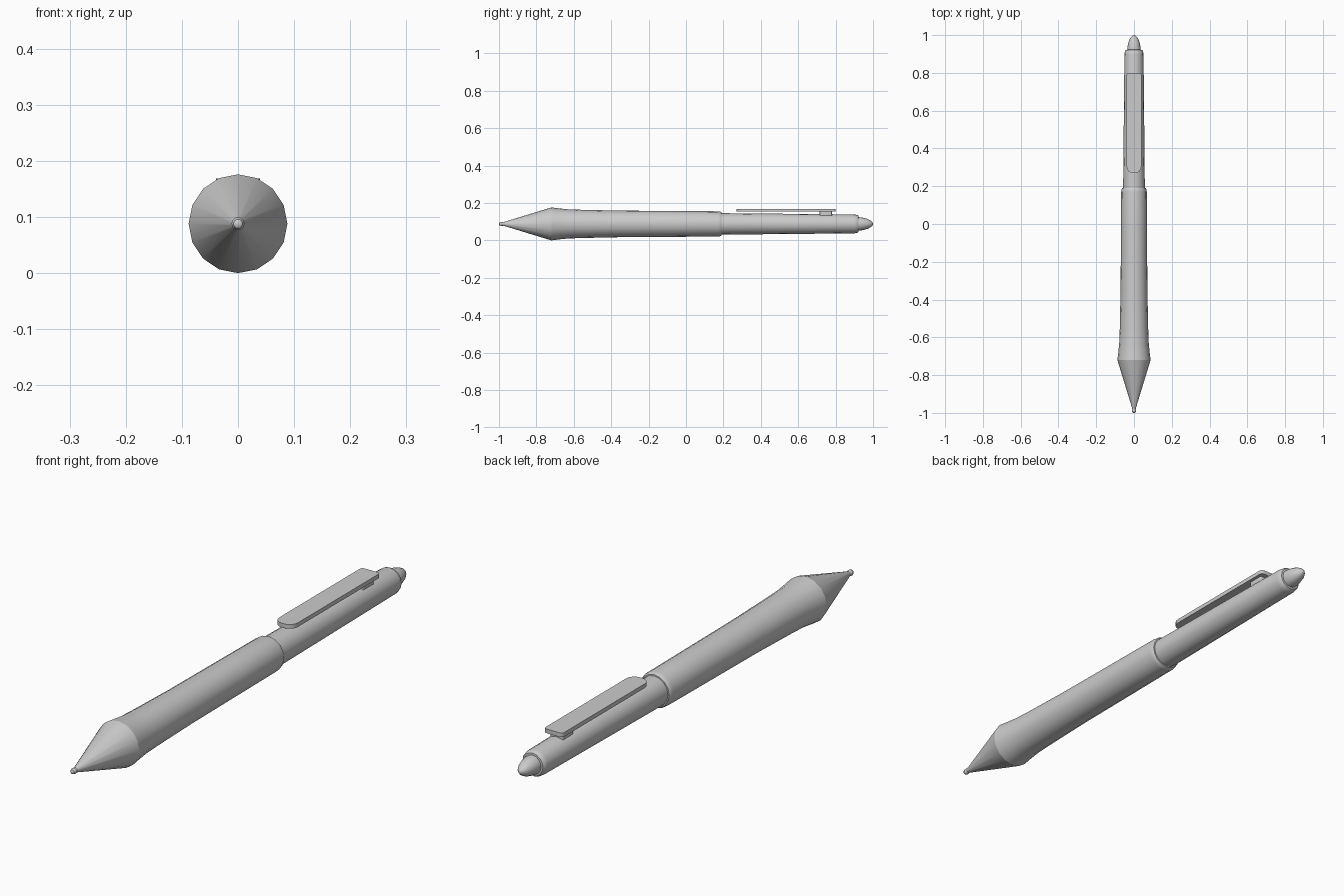
import bpy, bmesh, math

if "Cube" in bpy.data.objects:
    bpy.data.objects.remove(bpy.data.objects["Cube"])

AXIS_Z = 0.088
SIDES = 16


def finish(name, bm):
    bmesh.ops.recalc_face_normals(bm, faces=bm.faces)
    me = bpy.data.meshes.new(name)
    bm.to_mesh(me)
    bm.free()
    ob = bpy.data.objects.new(name, me)
    bpy.context.collection.objects.link(ob)
    bpy.ops.object.select_all(action='DESELECT')
    ob.select_set(True)
    bpy.context.view_layer.objects.active = ob
    bpy.ops.object.shade_smooth_by_angle(angle=math.radians(32))
    return ob


def lathe(name, profile):
    """Revolve (y, radius) points around the pen axis, capping both ends."""
    bm = bmesh.new()
    rings = []
    for y, r in profile:
        rings.append([bm.verts.new((r * math.sin(a), y, AXIS_Z + r * math.cos(a)))
                      for a in (2 * math.pi * i / SIDES for i in range(SIDES))])
    for a, b in zip(rings, rings[1:]):
        for i in range(SIDES):
            j = (i + 1) % SIDES
            bm.faces.new((a[i], a[j], b[j], b[i]))
    bm.faces.new(rings[0])
    bm.faces.new(rings[-1])
    return finish(name, bm)


def plate(name, half_w, y0, y1, z0, z1, r0, r1):
    """Flat slab with rounded corners: radius r0 at y0, r1 at y1."""
    pts = []
    for sx, y, r, start in ((1, y1 - r1, r1, 0), (-1, y1 - r1, r1, 90),
                            (-1, y0 + r0, r0, 180), (1, y0 + r0, r0, 270)):
        for k in range(5):
            a = math.radians(start + 22.5 * k)
            pts.append((sx * (half_w - r) + r * math.cos(a), y + r * math.sin(a)))
    bm = bmesh.new()
    face = bm.faces.new([bm.verts.new((x, y, z0)) for x, y in pts])
    ext = bmesh.ops.extrude_face_region(bm, geom=[face], use_keep_orig=True)
    for v in ext['geom']:
        if isinstance(v, bmesh.types.BMVert):
            v.co.z = z1
    return finish(name, bm)


# Writing ball and cone
lathe("tip_ball", [(-1.0, 0.003), (-0.997, 0.008), (-0.989, 0.0115),
                   (-0.98, 0.010), (-0.972, 0.007)])
lathe("nose_cone", [(-0.978, 0.009), (-0.72, 0.088)])

# Flared grip and lower barrel with rounded collar
lathe("grip_barrel", [(-0.72, 0.088), (-0.68, 0.083), (-0.63, 0.078), (-0.56, 0.0755),
                      (-0.35, 0.071), (-0.05, 0.069), (0.172, 0.0675),
                      (0.183, 0.066), (0.19, 0.062), (0.191, 0.055)])

# Upper barrel
lathe("upper_barrel", [(0.18, 0.0575), (0.55, 0.054), (0.90, 0.0505),
                       (0.915, 0.048), (0.922, 0.043), (0.923, 0.033)])

# Push button
lathe("push_button", [(0.91, 0.036), (0.93, 0.0355), (0.952, 0.032), (0.972, 0.026),
                      (0.987, 0.018), (0.996, 0.010), (1.0, 0.003)])

# Pocket clip and its foot
plate("clip", 0.039, 0.27, 0.80, 0.153, 0.169, 0.034, 0.012)
plate("clip_foot", 0.026, 0.715, 0.78, 0.125, 0.155, 0.004, 0.004)
